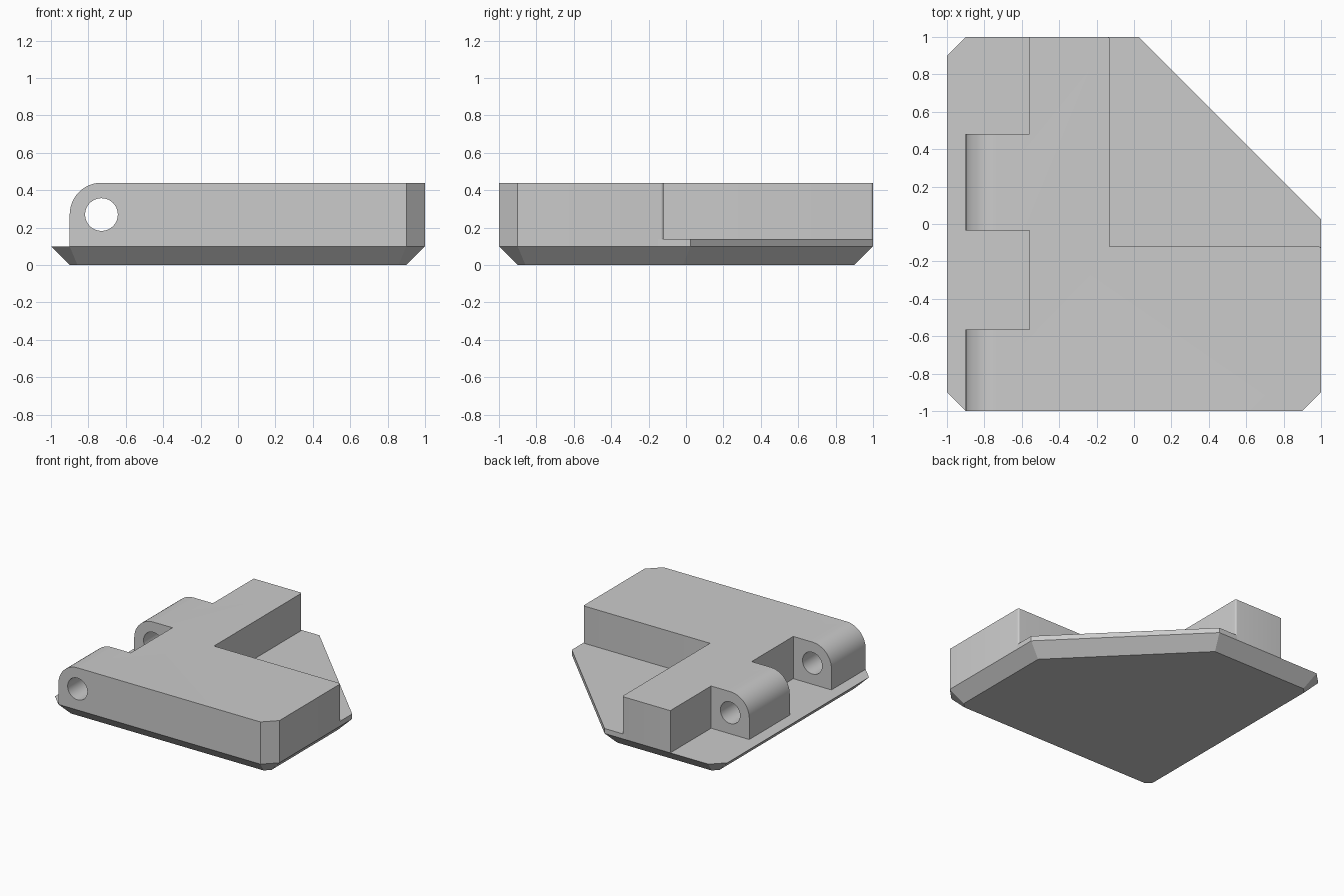
import bpy, bmesh, math

cube = bpy.data.objects.get("Cube")
if cube:
    bpy.data.objects.remove(cube, do_unlink=True)

grey = bpy.data.materials.new("light grey")
grey.use_nodes = True
colour = (0.6, 0.6, 0.6, 1)
grey.diffuse_color = colour
grey.node_tree.nodes["Principled BSDF"].inputs["Base Color"].default_value = colour


def loft(bm, lower, z0, upper, z1):
    """Closed solid between two outlines with matching corners."""
    a = [bm.verts.new((x, y, z0)) for x, y in lower]
    b = [bm.verts.new((x, y, z1)) for x, y in upper]
    bm.faces.new(a[::-1])
    bm.faces.new(b)
    for i in range(len(a)):
        j = (i + 1) % len(a)
        bm.faces.new((a[i], a[j], b[j], b[i]))


def finish(name, bm):
    bmesh.ops.recalc_face_normals(bm, faces=bm.faces[:])
    mesh = bpy.data.meshes.new(name)
    bm.to_mesh(mesh)
    bm.free()
    mesh.materials.append(grey)
    obj = bpy.data.objects.new(name, mesh)
    bpy.context.collection.objects.link(obj)
    return obj


def activate(obj):
    bpy.ops.object.select_all(action="DESELECT")
    obj.select_set(True)
    bpy.context.view_layer.objects.active = obj


RIM, STEP, TOP = 0.1, 0.14, 0.44
DIAG = 0.025                       # where the long slanted side starts


def plate_outline(inset):
    """Clipped square with one long slanted side, offset inwards."""
    s = 1 - inset
    c = 1.9 - inset * math.sqrt(2) - s
    d = 1 + DIAG - inset * math.sqrt(2) - s
    return [(-c, -s), (c, -s), (s, -c), (s, d), (d, s), (-c, s), (-s, c), (-s, -c)]


# Base plate with sloping underside
bm = bmesh.new()
loft(bm, plate_outline(0.1), 0, plate_outline(0), RIM)
finish("base_plate", bm)

# Raised corner step beside the slanted side
step = [(-0.16, -0.15), (1, -0.15), (1, DIAG), (DIAG, 1), (-0.16, 1)]
bm = bmesh.new()
loft(bm, step, RIM, step, STEP)
finish("corner_step", bm)

# Hinge body: two arms and two knuckles in one outline
LEFT, NOTCH, ARM = -0.9, -0.56, -0.13
body = [(LEFT, -1), (0.9, -1), (1, -0.9), (1, -0.12), (ARM, -0.12), (ARM, 1),
        (NOTCH, 1), (NOTCH, 0.48), (LEFT, 0.48), (LEFT, -0.035),
        (NOTCH, -0.035), (NOTCH, -0.565), (LEFT, -0.565)]
bm = bmesh.new()
loft(bm, body, RIM, body, TOP)


def bevel_edges(test, width, segments):
    edges = [e for e in bm.edges if all(test(v.co) for v in e.verts)]
    bmesh.ops.bevel(bm, geom=edges, offset=width, segments=segments,
                    profile=0.5, affect="EDGES", clamp_overlap=False)


# Rounded knuckle tops, then small rounds on the arm ends
bevel_edges(lambda p: abs(p.x - LEFT) < 1e-4 and p.z > TOP - 1e-4, 0.17, 12)
for cx, cy in ((ARM, 1), (1, -0.12)):
    bevel_edges(lambda p: abs(p.x - cx) < 1e-4 and abs(p.y - cy) < 1e-4, 0.014, 4)
hinge = finish("hinge_body", bm)

# Pin hole through both knuckles
bpy.ops.mesh.primitive_cylinder_add(vertices=40, radius=0.0875, depth=3,
                                    location=(-0.73, 0, 0.27),
                                    rotation=(math.pi / 2, 0, 0))
cutter = bpy.context.object
cutter.name = "pin_hole_cutter"
cutter.hide_render = True
cutter.data.materials.append(grey)
hole = hinge.modifiers.new("pin_hole", "BOOLEAN")
hole.operation = "DIFFERENCE"
hole.solver = "EXACT"
hole.object = cutter
activate(hinge)
bpy.ops.object.modifier_apply(modifier=hole.name)
bpy.data.objects.remove(cutter, do_unlink=True)
bpy.ops.object.shade_smooth_by_angle(angle=math.radians(30))
